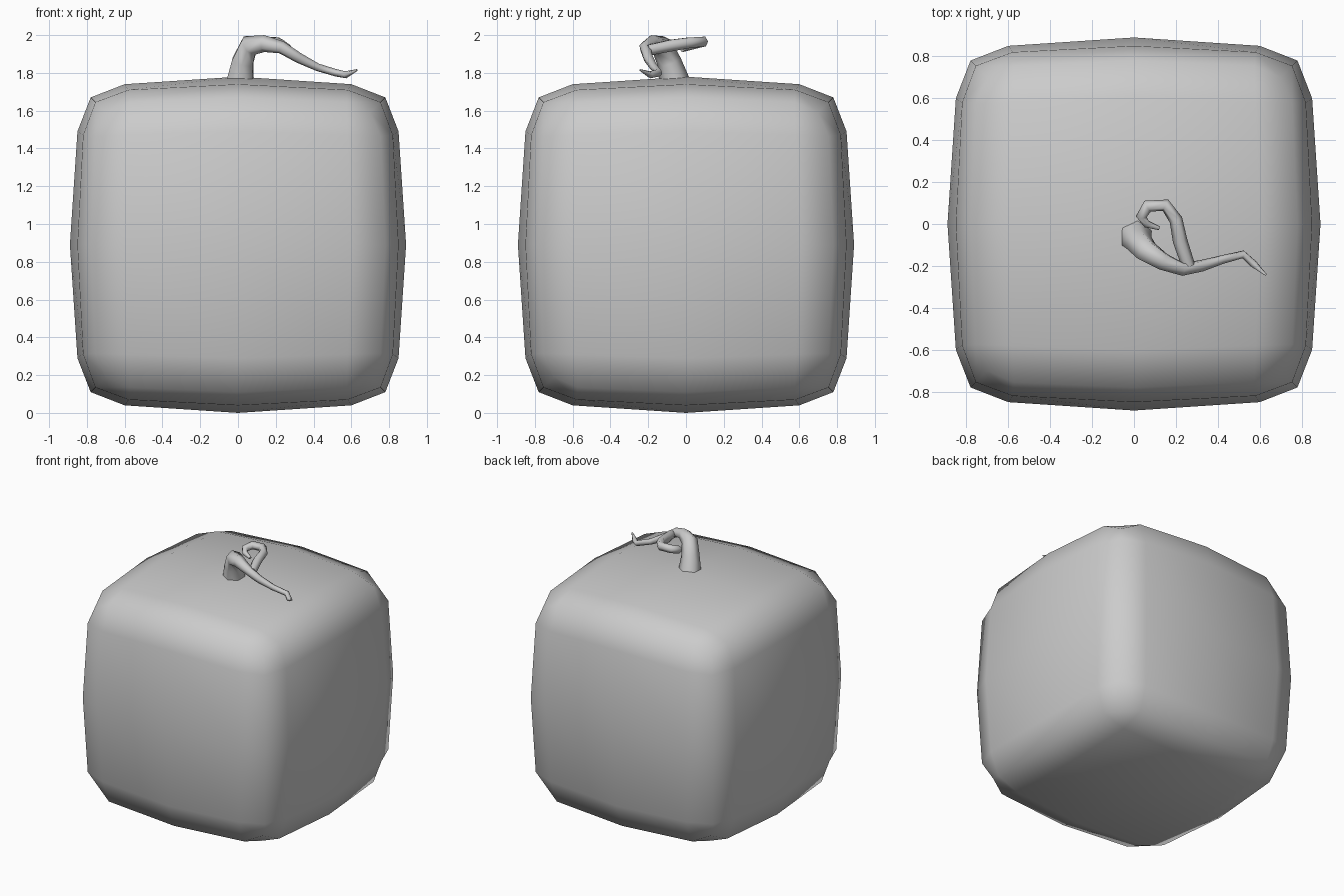
import bpy, bmesh
from mathutils import Vector

cube = bpy.data.objects.get("Cube")
if cube:
    bpy.data.objects.remove(cube, do_unlink=True)

grey = bpy.data.materials.new("plain grey")
grey.use_nodes = True
grey.diffuse_color = (0.6, 0.6, 0.6, 1)
grey.node_tree.nodes["Principled BSDF"].inputs["Base Color"].default_value = (0.6, 0.6, 0.6, 1)


def add_object(name, mesh):
    obj = bpy.data.objects.new(name, mesh)
    bpy.context.collection.objects.link(obj)
    mesh.materials.clear()
    mesh.materials.append(grey)
    mesh.shade_smooth()
    return obj


# Rounded box body: each grid vertex moves to the radius of its symmetry class
LEVELS = {
    (2, 0, 0): (0.89, 0, 0),
    (2, 1, 0): (0.85, 0.60, 0),
    (2, 2, 0): (0.78, 0.78, 0),
    (2, 1, 1): (0.82, 0.58, 0.58),
    (2, 2, 1): (0.755, 0.755, 0.575),
    (2, 2, 2): (0.70, 0.70, 0.70),
}
bm = bmesh.new()
bmesh.ops.create_cube(bm, size=4)
bmesh.ops.subdivide_edges(bm, edges=bm.edges[:], cuts=3, use_grid_fill=True)
for v in bm.verts:
    steps = [round(c) for c in v.co]
    order = sorted(range(3), key=lambda i: -abs(steps[i]))
    radii = LEVELS[tuple(abs(steps[i]) for i in order)]
    for axis, radius in zip(order, radii):
        v.co[axis] = radius if steps[axis] >= 0 else -radius
    v.co.z += 0.89
bmesh.ops.recalc_face_normals(bm, faces=bm.faces[:])
body = bpy.data.meshes.new("body")
bm.to_mesh(body)
bm.free()
add_object("body", body)


# Tapered six-sided tube along a path of (x, y, z, radius)
def tube(name, path):
    curve = bpy.data.curves.new(name + "_path", "CURVE")
    curve.dimensions = "3D"
    curve.bevel_depth = 1
    curve.bevel_resolution = 1
    curve.use_fill_caps = True
    spline = curve.splines.new("POLY")
    spline.points.add(len(path) - 1)
    for point, (x, y, z, r) in zip(spline.points, path):
        point.co = (x, y, z, 1)
        point.radius = r
    helper = bpy.data.objects.new(name + "_path", curve)
    bpy.context.collection.objects.link(helper)
    bpy.context.view_layer.update()
    graph = bpy.context.evaluated_depsgraph_get()
    mesh = bpy.data.meshes.new_from_object(helper.evaluated_get(graph))
    bpy.data.objects.remove(helper, do_unlink=True)
    return add_object(name, mesh)


# Stem that rises, bends over and trails off to the side
tube("stem", [
    (0.01, -0.06, 1.75, 0.082),
    (0.025, -0.09, 1.86, 0.065),
    (0.06, -0.13, 1.945, 0.058),
    (0.14, -0.18, 1.955, 0.045),
    (0.23, -0.215, 1.935, 0.034),
    (0.32, -0.20, 1.88, 0.028),
    (0.42, -0.17, 1.83, 0.021),
    (0.52, -0.145, 1.80, 0.020),
    (0.57, -0.19, 1.79, 0.019),
    (0.63, -0.243, 1.815, 0.005),
])

# Side shoot that curls back on itself
tube("curl", [
    (0.26, -0.20, 1.92, 0.032),
    (0.22, -0.08, 1.945, 0.035),
    (0.20, 0.02, 1.96, 0.032),
    (0.15, 0.09, 1.965, 0.030),
    (0.065, 0.085, 1.965, 0.030),
    (0.035, 0.035, 1.95, 0.027),
    (0.06, 0.0, 1.935, 0.020),
    (0.12, -0.02, 1.92, 0.010),
])
